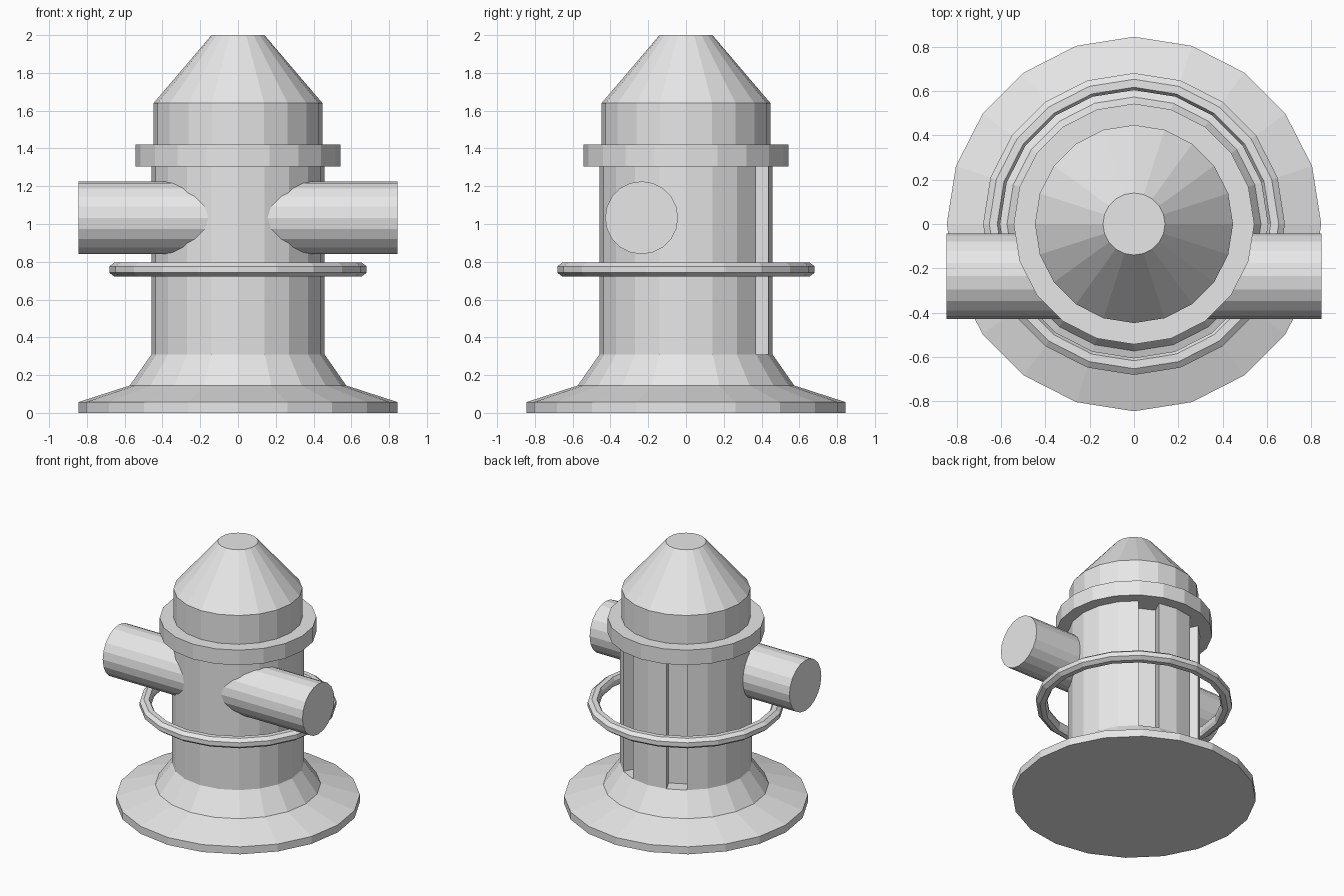
import bpy, bmesh, math
from mathutils import Vector

cube = bpy.data.objects.get("Cube")
if cube:
    bpy.data.objects.remove(cube, do_unlink=True)

SIDES = 20

grey = bpy.data.materials.new("light_grey")
grey.use_nodes = True
GREY = (0.8, 0.8, 0.8, 1)
grey.diffuse_color = GREY
grey.node_tree.nodes["Principled BSDF"].inputs["Base Color"].default_value = GREY


def finish(name, bm):
    bmesh.ops.recalc_face_normals(bm, faces=bm.faces)
    mesh = bpy.data.meshes.new(name)
    bm.to_mesh(mesh)
    bm.free()
    mesh.materials.append(grey)
    obj = bpy.data.objects.new(name, mesh)
    bpy.context.collection.objects.link(obj)
    return obj


def lathe(profile, closed=False):
    """Spin (radius, height) points about z; open profiles get end caps."""
    bm = bmesh.new()
    rings = []
    for r, z in profile:
        angles = [math.tau * i / SIDES for i in range(SIDES)]
        rings.append([bm.verts.new((r * math.cos(a), r * math.sin(a), z)) for a in angles])
    pairs = list(zip(rings, rings[1:]))
    if closed:
        pairs.append((rings[-1], rings[0]))
    else:
        bm.faces.new(rings[0])
        bm.faces.new(rings[-1])
    for low, high in pairs:
        for i in range(SIDES):
            j = (i + 1) % SIDES
            bm.faces.new((low[i], low[j], high[j], high[i]))
    return bm


# Flared foot
finish("base", lathe([(0.845, 0), (0.845, 0.057), (0.573, 0.145), (0.458, 0.31)]))

# Barrel with two recessed panels in the back
bm = lathe([(0.458, 0.31), (0.458, 1.305)])
bm.normal_update()
bm.faces.ensure_lookup_table()
for angle in (63, 117):
    out = Vector((math.cos(math.radians(angle)), math.sin(math.radians(angle)), 0))
    panel = max(bm.faces, key=lambda f: f.calc_center_median().dot(out))
    new = bmesh.ops.extrude_discrete_faces(bm, faces=[panel])["faces"]
    bmesh.ops.translate(bm, vec=-0.1 * out, verts=new[0].verts)
finish("barrel", bm)

# Collar and domed cap
finish("collar", lathe([(0.543, 1.305), (0.543, 1.42)]))
finish("cap", lathe([(0.447, 1.42), (0.447, 1.64), (0.14, 2.0)]))

# Loose ring around the barrel
ring = [(0.604, 0.745), (0.617, 0.721), (0.653, 0.721), (0.681, 0.742)]
ring += [(r, 1.518 - z) for r, z in reversed(ring)]
finish("ring", lathe(ring, closed=True))

# Side nozzles
for name, side in (("left_nozzle", 1), ("right_nozzle", -1)):
    bm = bmesh.new()
    bmesh.ops.create_cone(bm, cap_ends=True, segments=SIDES, radius1=0.193,
                          radius2=0.193, depth=0.745)
    nozzle = finish(name, bm)
    nozzle.rotation_euler.y = math.pi / 2
    nozzle.location = (side * 0.4725, -0.235, 1.033)
